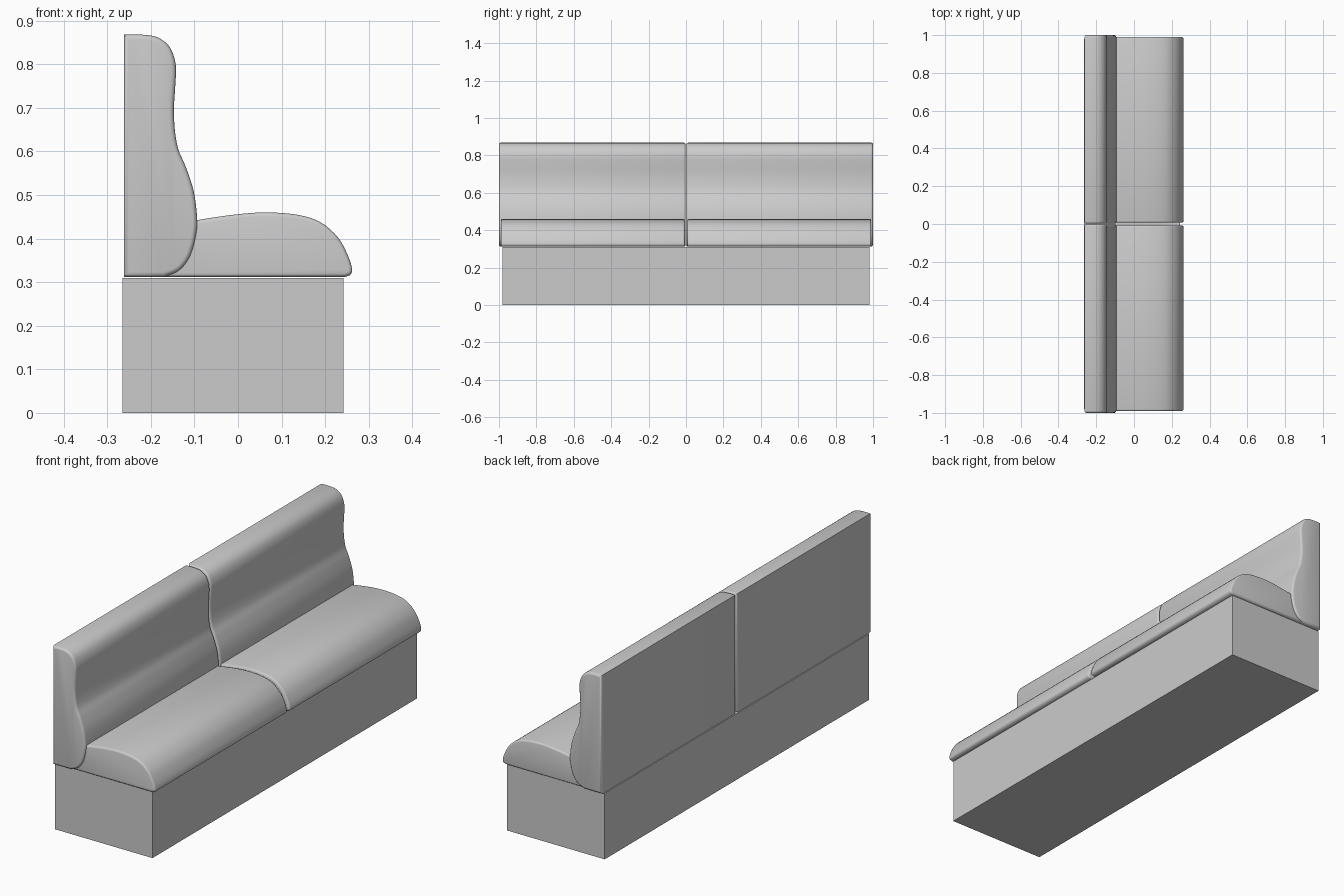
import bpy, bmesh
from mathutils import Vector

if "Cube" in bpy.data.objects:
    bpy.data.objects.remove(bpy.data.objects["Cube"])


def smooth_points(pts, steps=4):
    """Catmull-Rom curve through an open chain of (x, z) points."""
    p = [Vector(q) for q in pts]
    p = [2 * p[0] - p[1]] + p + [2 * p[-1] - p[-2]]
    out = []
    for i in range(1, len(p) - 2):
        a, b, c, d = p[i - 1:i + 3]
        for s in range(steps):
            t = s / steps
            out.append(0.5 * (2 * b + (c - a) * t + (2 * a - 5 * b + 4 * c - d) * t ** 2
                              + (3 * b - a - 3 * c + d) * t ** 3))
    return out + [p[-2]]


def cushion(name, corners, curve, y0, y1, rim):
    """Extrude a profile along y and round the rims of both ends."""
    profile = [Vector(c) for c in corners] + smooth_points(curve)
    bm = bmesh.new()
    face = bm.faces.new([bm.verts.new((p.x, y0, p.y)) for p in profile])
    ext = bmesh.ops.extrude_face_region(bm, geom=[face])
    bmesh.ops.translate(bm, vec=(0, y1 - y0, 0),
                        verts=[g for g in ext["geom"] if isinstance(g, bmesh.types.BMVert)])
    rims = [e for e in bm.edges if abs(e.verts[0].co.y - e.verts[1].co.y) < 1e-6]
    bmesh.ops.bevel(bm, geom=rims, offset=rim, segments=3, profile=0.5, affect='EDGES')
    bmesh.ops.recalc_face_normals(bm, faces=bm.faces)
    mesh = bpy.data.meshes.new(name)
    bm.to_mesh(mesh)
    bm.free()
    ob = bpy.data.objects.new(name, mesh)
    bpy.context.collection.objects.link(ob)
    bpy.ops.object.select_all(action='DESELECT')
    ob.select_set(True)
    bpy.context.view_layer.objects.active = ob
    bpy.ops.object.shade_smooth_by_angle(angle=0.7)
    return ob


# Plinth
bpy.ops.mesh.primitive_cube_add(size=1, location=(-0.011, 0, 0.155))
base = bpy.context.object
base.name = "base"
base.scale = (0.507, 1.96, 0.31)

# Side profiles: (x, z)
back_corners = [(-0.262, 0.312)]
back_curve = [(-0.17, 0.312), (-0.135, 0.327), (-0.11, 0.36), (-0.096, 0.41),
              (-0.094, 0.45), (-0.102, 0.51), (-0.12, 0.565), (-0.137, 0.605),
              (-0.145, 0.65), (-0.147, 0.70), (-0.144, 0.75), (-0.143, 0.80),
              (-0.157, 0.84), (-0.185, 0.862), (-0.22, 0.868), (-0.262, 0.868)]
seat_corners = [(0.245, 0.312), (-0.18, 0.312)]
seat_curve = [(-0.18, 0.425), (-0.09, 0.443), (0.0, 0.456), (0.07, 0.46),
              (0.14, 0.454), (0.19, 0.437), (0.23, 0.402), (0.254, 0.357),
              (0.262, 0.327), (0.257, 0.316)]

# Two seats and two backs, mirrored about the middle
for side, sign in (("left", -1), ("right", 1)):
    ys = sorted((sign * 0.002, sign * 1.0))
    cushion("back_cushion_" + side, back_corners, back_curve, *ys, 0.011)
    ys = sorted((sign * 0.007, sign * 0.99))
    cushion("seat_cushion_" + side, seat_corners, seat_curve, *ys, 0.009)
